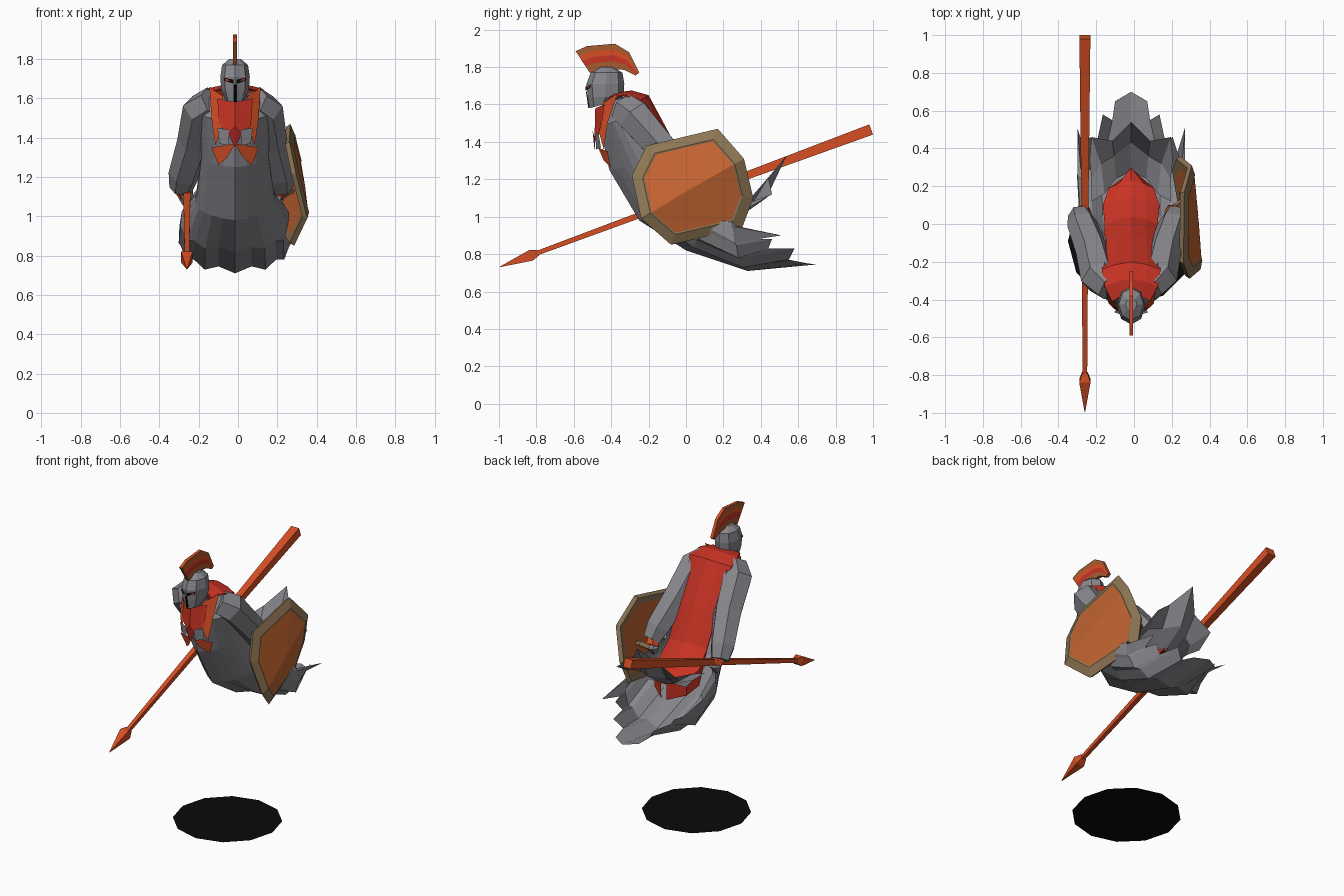
import bpy, bmesh, math
from mathutils import Vector

if "Cube" in bpy.data.objects:
    bpy.data.objects.remove(bpy.data.objects["Cube"])

CX = -0.015  # body centre line


def material(name, r, g, b):
    m = bpy.data.materials.new(name)
    m.diffuse_color = (r, g, b, 1)
    m.use_nodes = True
    m.node_tree.nodes["Principled BSDF"].inputs["Base Color"].default_value = m.diffuse_color
    return m


GREY = material("grey_cloth", 0.245, 0.245, 0.268)
RED = material("red_cloth", 0.58, 0.033, 0.018)
ORANGE = material("orange_trim", 0.68, 0.078, 0.018)
DARKRED = material("dark_red_gem", 0.33, 0.018, 0.018)
PANEL = material("shield_orange", 0.56, 0.13, 0.032)
BRONZE = material("bronze_rim", 0.27, 0.18, 0.09)
CREST = material("crest_brown", 0.38, 0.11, 0.03)
BLACK = material("black", 0.003, 0.003, 0.003)


def build(name, verts, faces, mats, index=None, x=CX, recalc=False):
    me = bpy.data.meshes.new(name)
    me.from_pydata([tuple(v) for v in verts], [], faces)
    for m in mats:
        me.materials.append(m)
    if index:
        me.polygons.foreach_set("material_index", index)
    if recalc:
        bm = bmesh.new()
        bm.from_mesh(me)
        bmesh.ops.recalc_face_normals(bm, faces=bm.faces)
        bm.to_mesh(me)
        bm.free()
    me.update()
    ob = bpy.data.objects.new(name, me)
    ob.location.x = x
    bpy.context.collection.objects.link(ob)
    return ob


def loft(name, rings, mats, closed=True, rule=None, x=CX, flip=False):
    n = len(rings[0])
    faces, index = [], []
    for i in range(len(rings) - 1):
        for j in range(n if closed else n - 1):
            k = (j + 1) % n
            f = (i * n + j, i * n + k, (i + 1) * n + k, (i + 1) * n + j)
            faces.append(f[::-1] if flip else f)
            index.append(rule(i, j) if rule else 0)
    if closed:
        last = (len(rings) - 1) * n
        faces += [tuple(reversed(range(n))), tuple(range(last, last + n))]
        index += [0, 0]
    return build(name, [v for r in rings for v in r], faces, mats, index, x, recalc=closed)


def tube(name, path, radii, sides, mat, x=CX):
    pts = [Vector(p) for p in path]
    rings = []
    for i, p in enumerate(pts):
        d = (pts[min(i + 1, len(pts) - 1)] - pts[max(i - 1, 0)]).normalized()
        a = d.cross(Vector((1, 0, 0))).normalized()
        b = d.cross(a)
        rings.append([p + radii[i] * (a * math.cos(t) + b * math.sin(t))
                      for t in [2 * math.pi * (k + 0.5) / sides for k in range(sides)]])
    return loft(name, rings, [mat], x=x)


def plates(name, poly, mat):
    # one flat plate and its mirror image, both facing forwards
    n = len(poly)
    turn = sum(a[0] * b[2] - b[0] * a[2] for a, b in zip(poly, poly[1:] + poly[:1]))
    poly = poly if turn > 0 else poly[::-1]
    verts = poly + [(-a, b, c) for a, b, c in poly]
    return build(name, verts, [tuple(range(n)), tuple(reversed(range(n, 2 * n)))], [mat])


def mirror_row(half):
    # half runs from the centre line outwards
    return [(-a, b, c) for a, b, c in reversed(half[1:])] + list(half)


def u_row(keel, side, rim, n=8, ripple=0.0):
    # smooth U-shaped section through keel, side and rim
    half = []
    for i in range(n + 1):
        u = i / n
        w = ((1 - u) * (1 - 2 * u), 4 * u * (1 - u), u * (2 * u - 1))
        p = [w[0] * k + w[1] * s + w[2] * r for k, s, r in zip(keel, side, rim)]
        if i % 2 and i < n:
            p[2] += ripple
        half.append(tuple(p))
    return mirror_row(half)


# Robe: torso sweeping down and back into ragged tips
tips = [(0, .70, .745), (.085, .65, .75), (.10, .55, .77), (.15, .58, .83), (.18, .44, .83),
        (.22, .46, .88), (.245, .38, .88), (.285, .51, .90), (.265, .27, .95)]
robe = [u_row((0, -.43, 1.60), (.10, -.36, 1.63), (.09, -.28, 1.65)),
        u_row((0, -.46, 1.48), (.17, -.36, 1.52), (.14, -.21, 1.60)),
        u_row((0, -.41, 1.25), (.16, -.25, 1.29), (.13, -.08, 1.36)),
        u_row((0, -.25, .98), (.185, -.10, 1.04), (.17, .0, 1.15)),
        u_row((0, 0, .82), (.245, .07, .88), (.25, .10, 1.06), ripple=.02),
        u_row((0, .33, .71), (.25, .28, .78), (.265, .24, .98), ripple=.03),
        mirror_row(tips)]
loft("robe", robe, [GREY], closed=False)

# Raised tail flap behind the cape
loft("tail_flap", [
    mirror_row([(0, .28, .995), (.08, .24, 1.0), (.14, .16, 1.05), (.21, .12, 1.06)]),
    mirror_row([(0, .43, 1.10), (.09, .36, 1.08), (.16, .32, 1.07), (.21, .24, 1.06)]),
    mirror_row([(0, .54, 1.33), (.10, .44, 1.21), (.21, .46, 1.12), (.22, .34, 1.05)])],
    [GREY], closed=False)

# Cape down the back, its lower sides hanging into the robe
cape = [(.10, -.39, 1.655), (.14, -.31, 1.665), (.155, -.22, 1.64), (.145, -.08, 1.38),
        (.14, .02, 1.17), (.15, .12, 1.07), (.12, .21, 1.03), (.02, .28, 1.0)]
loft("cape", [mirror_row([(0, y + .02, z + .01), (w * .55, y + .005, z), (w, y - .02, z - .015),
                          (w, y - .025, z - (.12 if z < 1.1 else .02))])
              for w, y, z in cape], [RED], closed=False, flip=True)

# Chest trim
plates("chest_panel", [(0, -.485, 1.58), (.09, -.435, 1.60), (.08, -.455, 1.46), (0, -.49, 1.40)], RED)
plates("chest_strap", [(.06, -.44, 1.61), (.13, -.365, 1.66), (.12, -.42, 1.5),
                       (.10, -.44, 1.36), (.07, -.465, 1.45)], ORANGE)
plates("rib_plate", [(.03, -.485, 1.44), (.09, -.468, 1.45), (.08, -.455, 1.37), (.03, -.48, 1.36)], GREY)
plates("belt_points", [(0, -.47, 1.37), (.12, -.42, 1.35), (.085, -.40, 1.26), (.04, -.44, 1.30)], ORANGE)
plates("chest_gem", [(0, -.50, 1.46), (.035, -.487, 1.42), (0, -.488, 1.35)], DARKRED)

# Arms, cuffs and hands; the shield arm stays closer to the body
for s, side in ((-1, "spear"), (.86, "shield")):
    path = [(.11, -.33, 1.58), (.17, -.28, 1.54), (.205, -.14, 1.38), (.26, 0, 1.21), (.275, .05, 1.14)]
    tube(side + "_arm", [(s * a, b, c) for a, b, c in path], (.085, .10, .09, .08, .06), 6, GREY)
    tube(side + "_cuff", [(s * .26, .04, 1.15), (s * .255, .07, 1.11)], (.045, .042), 6, ORANGE)
    tube(side + "_hand", [(s * .255, .05, 1.13), (s * .25, .065, 1.10), (s * .25, .05, 1.06)],
         (.03, .04, .02), 6, GREY)

# Helmet
rings = []
for z, w, front, back, tilt in ((1.60, .05, -.515, -.37, -.02), (1.64, .07, -.525, -.335, 0),
                                (1.71, .075, -.532, -.33, 0), (1.77, .066, -.51, -.34, 0),
                                (1.80, .03, -.46, -.39, 0)):
    ring = []
    for k in range(8):
        a = math.pi * k / 4
        ring.append((w * math.sin(a), (front + back) / 2 - (back - front) / 2 * math.cos(a),
                     z + tilt * math.cos(a)))
    rings.append(ring)
loft("helmet", rings, [GREY])
plates("eye_slit", [(.008, -.536, 1.695), (.053, -.511, 1.705), (.053, -.511, 1.69), (.008, -.536, 1.675)], BLACK)
plates("eye", [(.025, -.53, 1.692), (.05, -.516, 1.702), (.045, -.519, 1.689)], ORANGE)
plates("mouth_slot", [(0, -.535, 1.67), (.009, -.531, 1.67), (.009, -.515, 1.585), (0, -.522, 1.58)], BLACK)
tube("neck", [(0, -.39, 1.56), (0, -.42, 1.66)], (.06, .055), 6, GREY)

# Crest: thin fan with a red core and brown border
outer = [(-.59, 1.885), (-.53, 1.912), (-.38, 1.925), (-.305, 1.88), (-.25, 1.77)]
inner = [(-.515, 1.77), (-.46, 1.785), (-.40, 1.79), (-.33, 1.785), (-.27, 1.755)]
rings = []
for (y0, z0), (y1, z1) in zip(inner, outer):
    row = [(y0 + f * (y1 - y0), z0 + f * (z1 - z0)) for f in (0, .3, .55, .78, 1)]
    rings.append([(.01, y, z) for y, z in row] + [(-.01, y, z) for y, z in reversed(row)])
loft("crest", rings, [CREST, RED, ORANGE],
     rule=lambda i, j: {1: 1, 2: 2, 6: 2, 7: 1, 4: 2}.get(j, 0))

# Shield: bronze octagonal rim, creased diagonally, orange panels on both faces
outline = [(-.29, 1.22), (-.21, 1.38), (.17, 1.47), (.31, 1.31), (.36, 1.10), (.30, .94), (-.08, .85), (-.24, .99)]


def shield_ring(scale, off):
    pts = []
    for y, z in outline:
        y, z = scale * (y - .035), scale * (z - 1.155)
        pts.append((.329 - .08 * y - .28 * abs(.85 * z - .53 * y) + off, .035 + y, 1.155 + z))
    return pts


loft("shield", [shield_ring(.03, -.02), shield_ring(.8, -.02), shield_ring(.95, -.022), shield_ring(1, .003),
                shield_ring(.82, .016), shield_ring(.79, .012), shield_ring(.03, .012)],
     [PANEL, BRONZE], rule=lambda i, j: 1 if 1 <= i <= 4 else 0, x=0)
tube("shield_handle", [(.21, .08, 1.10), (.26, .12, 1.13), (.31, .12, 1.13)], (.02, .02, .02), 4, BRONZE, x=0)

# Spear
at = lambda y: (-.26, y, 1.10 + .37 * y)
tube("spear_shaft", [at(-.82), at(0), at(.99)], (.017, .025, .041), 4, ORANGE, x=0)
tube("spear_head", [at(-.995), at(-.83), at(-.79)], (.002, .042, .022), 4, ORANGE, x=0)

# Shadow disc at ground level
disc = [(.335 * math.cos(math.pi * k / 6), -.09 + .335 * math.sin(math.pi * k / 6), 0) for k in range(12)]
build("shadow_disc", disc, [tuple(range(12))], [BLACK])
